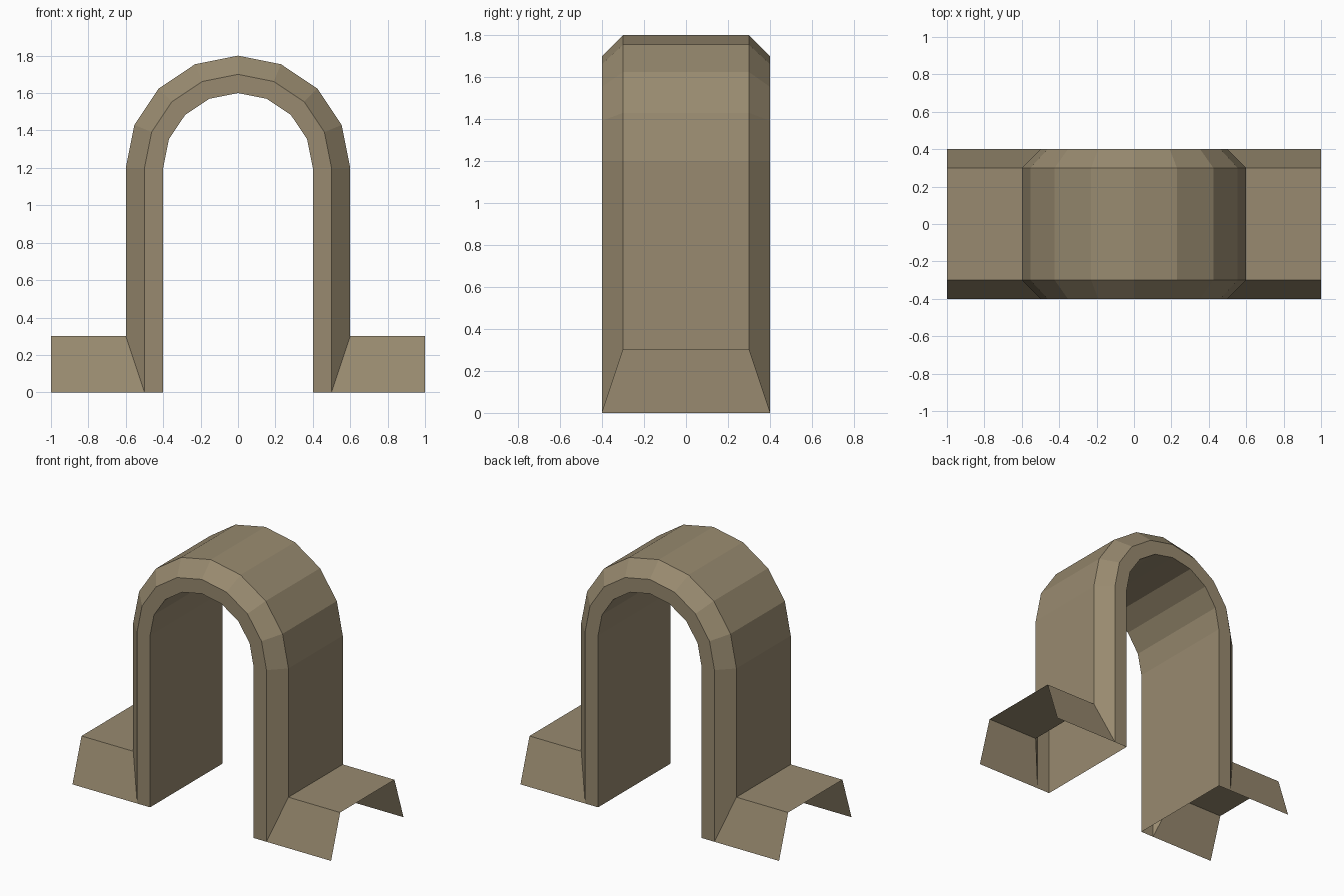
import bpy, math

if "Cube" in bpy.data.objects:
    bpy.data.objects.remove(bpy.data.objects["Cube"])

stone = bpy.data.materials.new("tan stone")
stone.diffuse_color = (0.315, 0.255, 0.16, 1)
stone.use_nodes = True
stone.node_tree.nodes["Principled BSDF"].inputs["Base Color"].default_value = stone.diffuse_color


def grid_object(name, rows, closed):
    """Skin a list of equal-length point rows with flat quads."""
    n = len(rows[0])
    verts = [p for row in rows for p in row]
    faces = []
    for s in range(len(rows) - 1):
        for k in range(n if closed else n - 1):
            j = (k + 1) % n
            faces.append((s * n + k, (s + 1) * n + k, (s + 1) * n + j, s * n + j))
    mesh = bpy.data.meshes.new(name)
    mesh.from_pydata(verts, [], faces)
    mesh.materials.append(stone)
    obj = bpy.data.objects.new(name, mesh)
    bpy.context.collection.objects.link(obj)
    return obj


# Arch cross-section: (radius, y, height of its lower end)
section = [(0.4, -0.4, 0), (0.5, -0.4, 0), (0.6, -0.3, 0.3),
           (0.6, 0.3, 0.3), (0.5, 0.4, 0), (0.4, 0.4, 0)]


def leg_end(side):
    return [(side * r, y, z) for r, y, z in section]


# Arch: two straight legs and an eight-sided half circle, hollow underneath
rows = [leg_end(-1)]
for i in range(9):
    a = math.pi * (1 - i / 8)
    rows.append([(r * math.cos(a), y, 1.2 + r * math.sin(a)) for r, y, _ in section])
rows.append(leg_end(1))
grid_object("arch", rows, True)

# Side footings: open-ended sloped covers that meet the leg chamfers
inner = leg_end(1)[1:5]
outer = [(1.0, y, z) for _, y, z in inner]
footings = grid_object("side_footings", [inner, outer], False)
footings.modifiers.new("Mirror", 'MIRROR').use_axis[0] = True
